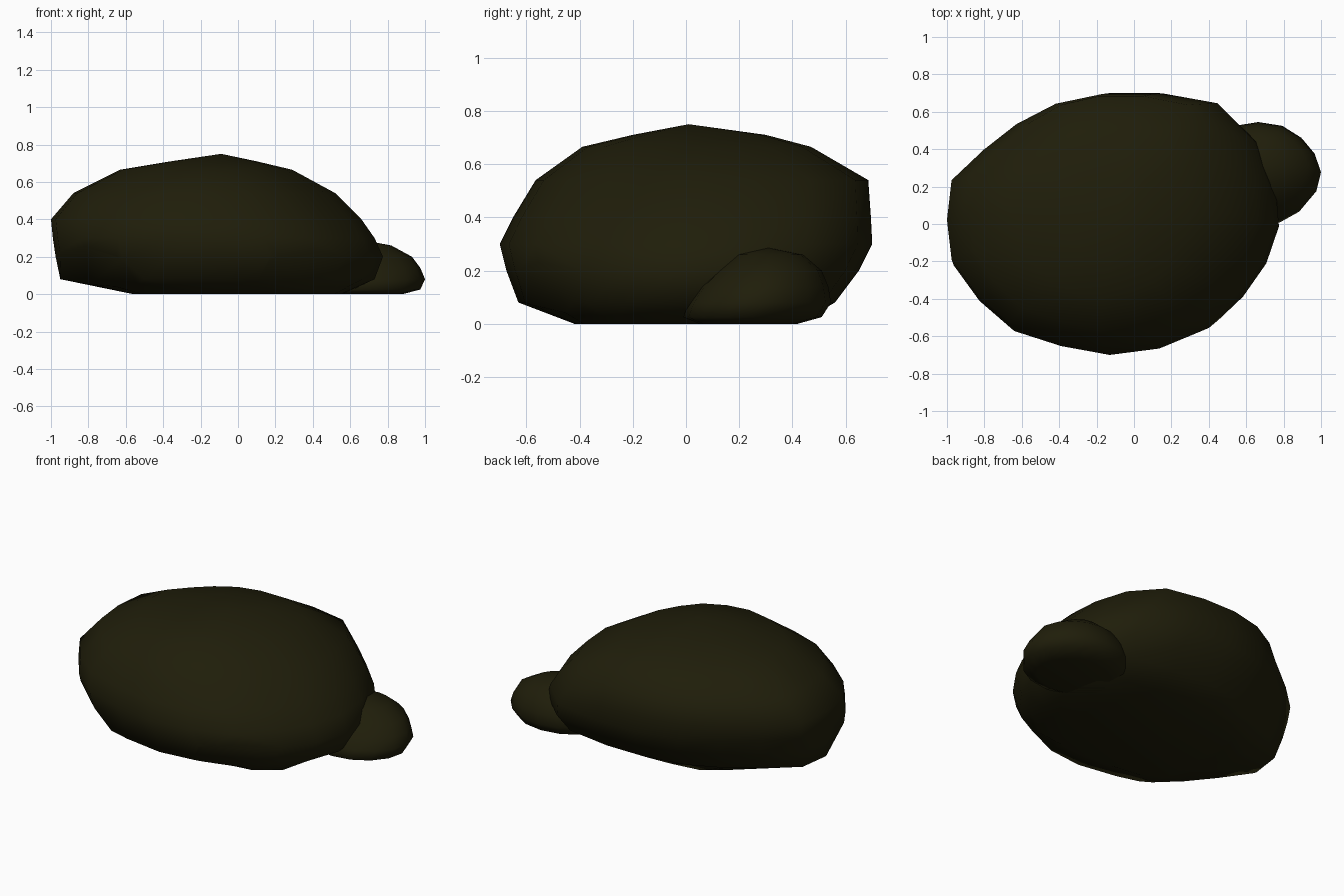
import bpy
import bmesh
from math import cos, sin, tau

cube = bpy.data.objects.get("Cube")
if cube:
    bpy.data.objects.remove(cube, do_unlink=True)

# Dark mossy stone colour
stone = bpy.data.materials.new("dark olive stone")
stone.use_nodes = True
colour = (0.0138, 0.0125, 0.003, 1)
stone.diffuse_color = colour
shader = stone.node_tree.nodes["Principled BSDF"]
shader.inputs["Base Color"].default_value = colour
shader.inputs["Roughness"].default_value = 0.9


def build_rock(name, outline, levels, apex, squareness=0, chisels=()):
    """Loft an outline through levels (z, left, right, front, back) from a
    squared-off base, then shave it along planes (point, outward normal)."""
    bm = bmesh.new()
    count = len(outline)
    rings = []
    for z, x_min, x_max, y_min, y_max in levels:
        ring = []
        for i, bulge in enumerate(outline):
            c, s = cos(tau * i / count), sin(tau * i / count)
            if z == 0:
                bulge = max(abs(c), abs(s)) ** -squareness
            x = (x_min + x_max + (x_max - x_min) * bulge * c) / 2
            y = (y_min + y_max + (y_max - y_min) * bulge * s) / 2
            ring.append(bm.verts.new((x, y, z)))
        rings.append(ring)

    # Flat underside, sides and pointed crown
    bm.faces.new(reversed(rings[0]))
    for low, high in zip(rings, rings[1:]):
        for i in range(count):
            j = (i + 1) % count
            bm.faces.new((low[i], low[j], high[j], high[i]))
    tip = bm.verts.new(apex)
    for i in range(count):
        bm.faces.new((rings[-1][i], rings[-1][(i + 1) % count], tip))

    # Chiselled facets
    for point, normal in chisels:
        bmesh.ops.bisect_plane(bm, geom=bm.verts[:] + bm.edges[:] + bm.faces[:],
                               plane_co=point, plane_no=normal, clear_outer=True)
        rim = [edge for edge in bm.edges if edge.is_boundary]
        bmesh.ops.holes_fill(bm, edges=rim, sides=0)
    bmesh.ops.remove_doubles(bm, verts=bm.verts[:], dist=0.015)

    bmesh.ops.recalc_face_normals(bm, faces=bm.faces[:])
    for face in bm.faces:
        face.smooth = True
    mesh = bpy.data.meshes.new(name)
    bm.to_mesh(mesh)
    bm.free()
    mesh.materials.append(stone)
    rock = bpy.data.objects.new(name, mesh)
    bpy.context.collection.objects.link(rock)


# Large boulder, with a bulging shoulder at the back left
boulder_outline = [1, 1.03, 1.1, 1.14, 1.05, 1, 0.97, 0.94, 0.945, 1.02,
                   1, 1.02, 1, 1.01, 0.98, 1, 1, 1, 0.965, 0.97]
boulder_levels = [
    (0.0, -0.56, 0.56, -0.42, 0.42),
    (0.08, -0.95, 0.73, -0.63, 0.56),
    (0.2, -0.975, 0.775, -0.675, 0.65),
    (0.3, -0.99, 0.73, -0.7, 0.7),
    (0.4, -1.0, 0.66, -0.65, 0.695),
    (0.54, -0.88, 0.52, -0.565, 0.685),
    (0.665, -0.63, 0.29, -0.39, 0.47),
    (0.71, -0.36, 0.1, -0.2, 0.3),
]
# Undercuts along the front: right corner, underside and left corner
boulder_chisels = [
    ((-0.965, -0.015, 0.065), (-0.103, -0.092, -0.11)),
    ((-0.46, -0.55, 0.05), (-0.057, -0.498, -0.865)),
    ((0.1, -0.61, 0.08), (0.044, -0.092, -0.054)),
]
build_rock("large_boulder", boulder_outline, boulder_levels,
           (-0.09, 0.01, 0.75), 0.6, boulder_chisels)

# Small stone nestled against the left side
stone_outline = [1, 0.97, 0.97, 1] + [1] * 12
stone_levels = [
    (0.0, 0.42, 0.88, 0.05, 0.42),
    (0.025, 0.35, 0.975, -0.01, 0.51),
    (0.08, 0.33, 1.0, 0.01, 0.545),
    (0.14, 0.35, 0.975, 0.05, 0.535),
    (0.2, 0.41, 0.93, 0.115, 0.51),
    (0.26, 0.54, 0.82, 0.19, 0.44),
]
build_rock("small_stone", stone_outline, stone_levels, (0.69, 0.31, 0.285))
